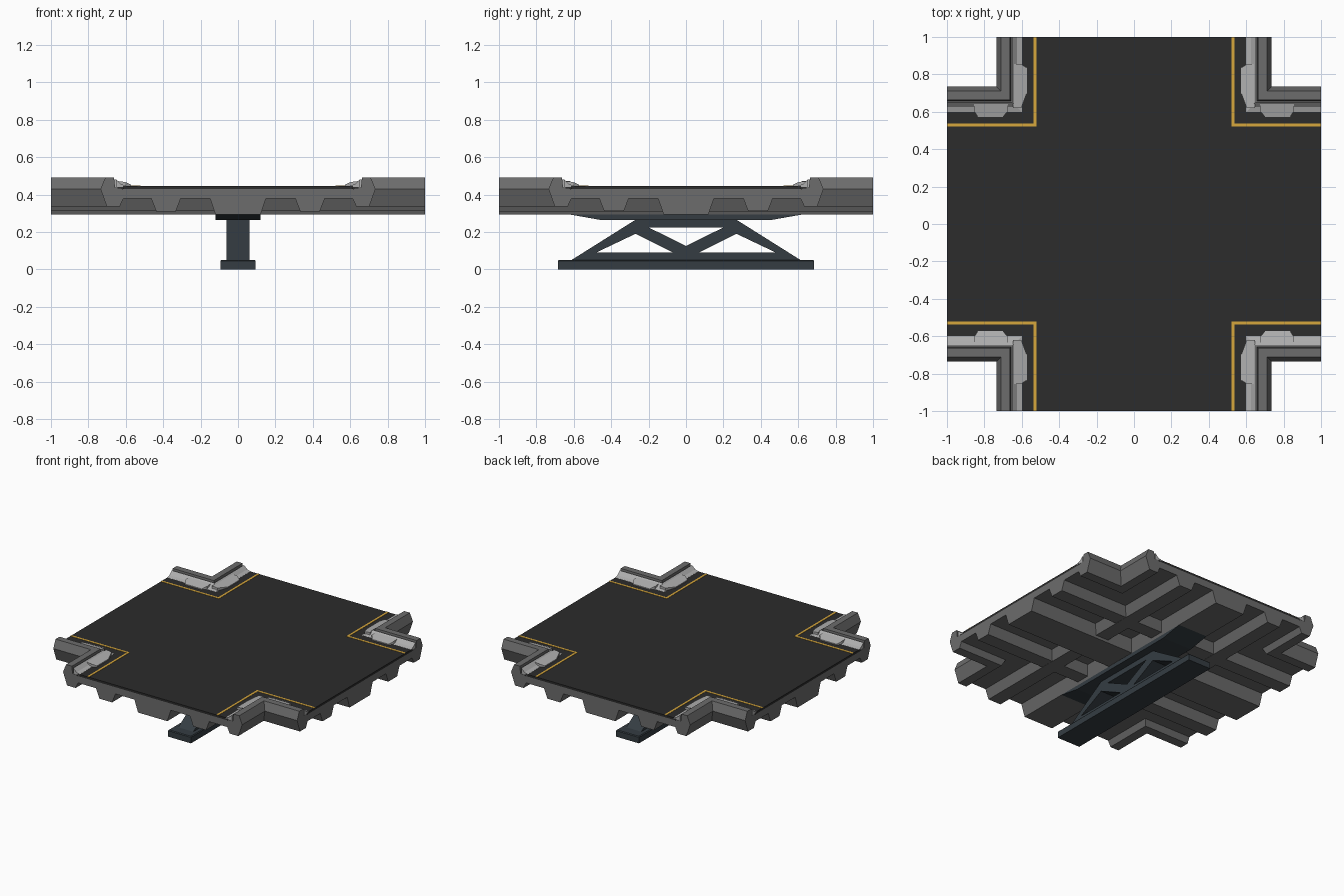
import bpy, bmesh, math
from mathutils import Vector

if "Cube" in bpy.data.objects:
    bpy.data.objects.remove(bpy.data.objects["Cube"])


def material(name, rgb):
    m = bpy.data.materials.new(name)
    m.diffuse_color = (*rgb, 1)
    m.use_nodes = True
    m.node_tree.nodes["Principled BSDF"].inputs["Base Color"].default_value = m.diffuse_color
    return m


HULL = material("hull_grey", (0.15, 0.15, 0.15))
LIGHT = material("light_grey", (0.43, 0.43, 0.43))
ROAD = material("asphalt", (0.025, 0.025, 0.025))
YELLOW = material("line_yellow", (0.68, 0.39, 0.045))
STEEL = material("dark_steel", (0.035, 0.046, 0.055))
QUADRANTS = [(1, 1), (-1, 1), (-1, -1), (1, -1)]


def finish(bm, name, mat):
    bmesh.ops.recalc_face_normals(bm, faces=bm.faces[:])
    me = bpy.data.meshes.new(name)
    bm.to_mesh(me)
    bm.free()
    me.materials.append(mat)
    ob = bpy.data.objects.new(name, me)
    bpy.context.collection.objects.link(ob)
    return ob


def loft(bm, rings):
    """Skin a chain of closed sections and cap both ends."""
    vs = [[bm.verts.new(p) for p in r] for r in rings]
    n = len(vs[0])
    for a, b in zip(vs, vs[1:]):
        for i in range(n):
            j = (i + 1) % n
            bm.faces.new((a[i], a[j], b[j], b[i]))
    bm.faces.new(vs[0][::-1])
    bm.faces.new(vs[-1])


def corner_sweep(name, profile, mat):
    """Sweep an (offset, z) section around the four inner corners."""
    bm = bmesh.new()
    for sx, sy in QUADRANTS:
        loft(bm, [[(sx * p, sy * 1, z) for p, z in profile],
                  [(sx * p, sy * p, z) for p, z in profile],
                  [(sx * 1, sy * p, z) for p, z in profile]])
    return finish(bm, name, mat)


def cross_plate(name, w, z0, z1, mat):
    quarter = [(1, -w), (1, w), (w, w)]
    pts = []
    for k in range(4):
        c, s = round(math.cos(k * math.pi / 2)), round(math.sin(k * math.pi / 2))
        pts += [(c * x - s * y, s * x + c * y) for x, y in quarter]
    bm = bmesh.new()
    loft(bm, [[(x, y, z) for x, y in pts] for z in (z0, z1)])
    return finish(bm, name, mat)


# Deck slab and asphalt
cross_plate("deck_slab", 0.625, 0.38, 0.43, HULL)
cross_plate("road_surface", 0.615, 0.43, 0.446, ROAD)

# Faceted edge beams with a lighter ledge inside and a painted line
corner_sweep("edge_beam", [(0.62, 0.435), (0.657, 0.437), (0.663, 0.49), (0.71, 0.49),
                           (0.735, 0.43), (0.702, 0.337), (0.632, 0.337), (0.61, 0.385)], HULL)
corner_sweep("curb_ledge", [(0.598, 0.437), (0.598, 0.447), (0.625, 0.455),
                            (0.651, 0.48), (0.651, 0.437)], LIGHT)
corner_sweep("yellow_line", [(0.522, 0.444), (0.522, 0.448), (0.538, 0.448), (0.538, 0.444)], YELLOW)

# Raised pads on the ledges
bm = bmesh.new()
for sx, sy in QUADRANTS:
    for swap in (False, True):
        start, knee = (0.675, 0.70) if swap else (0.62, 0.70)
        end = 0.855
        outline = [(0.647, start), (0.603, start), (0.573, knee),
                   (0.573, end - 0.02), (0.603, end), (0.647, end)]
        tops = [0.472, 0.467, 0.453, 0.453, 0.467, 0.472]
        rings = []
        for low in (True, False):
            ring = []
            for (p, a), t in zip(outline, tops):
                x, y = (a, p) if swap else (p, a)
                ring.append((sx * x, sy * y, 0.442 if low else t))
            rings.append(ring)
        loft(bm, rings)
finish(bm, "ledge_pads", LIGHT)

# Waffle of tapered ribs under the deck, running both ways
for axis in ("lengthwise", "crosswise"):
    bm = bmesh.new()
    for centre, top, bottom, z in ((0, 0.15, 0.12, 0.292), (0.385, 0.08, 0.052, 0.31),
                                   (-0.385, 0.08, 0.052, 0.31)):
        if axis == "crosswise":
            z += 0.001
        sec = [(centre - top, 0.382), (centre - bottom, z), (centre + bottom, z), (centre + top, 0.382)]
        loft(bm, [[(p, e, h) if axis == "lengthwise" else (e, p, h) for p, h in sec]
                  for e in (-1, 1)])
    finish(bm, axis + "_ribs", HULL)

# Tapered bearing plate between deck and support
bm = bmesh.new()
sec = [(-0.62, 0.293), (-0.45, 0.263), (0.45, 0.263), (0.62, 0.293)]
loft(bm, [[(x, y, z) for y, z in sec] for x in (-0.12, 0.12)])
finish(bm, "bearing_plate", STEEL)

# Truss: outline with three triangular openings, extruded across x
cu = bpy.data.curves.new("truss_outline", "CURVE")
cu.dimensions = "2D"
cu.fill_mode = "BOTH"
cu.extrude = 0.062
side = [(-0.48, 0.09), (-0.27, 0.19), (-0.068, 0.09)]
for loop in ([(-0.62, 0.045), (0.62, 0.045), (0.27, 0.265), (-0.27, 0.265)],
             [(-0.20, 0.224), (0.20, 0.224), (0, 0.125)],
             side, [(-y, z) for y, z in side]):
    sp = cu.splines.new("POLY")
    sp.points.add(len(loop) - 1)
    for pt, (y, z) in zip(sp.points, loop):
        pt.co = (y, z, 0, 1)
    sp.use_cyclic_u = True
tmp = bpy.data.objects.new("truss_outline", cu)
bpy.context.collection.objects.link(tmp)
bpy.context.view_layer.update()
me = bpy.data.meshes.new_from_object(tmp.evaluated_get(bpy.context.evaluated_depsgraph_get()))
bpy.data.objects.remove(tmp)
for v in me.vertices:
    v.co = Vector((v.co.z, v.co.x, v.co.y))
bm = bmesh.new()
bm.from_mesh(me)
bmesh.ops.remove_doubles(bm, verts=bm.verts[:], dist=0.0005)
for f in bm.faces:
    f.smooth = False
finish(bm, "support_truss", STEEL)

# Foot beam
bm = bmesh.new()
loft(bm, [[(-h, -l, z), (h, -l, z), (h, l, z), (-h, l, z)]
          for h, l, z in ((0.094, 0.685, 0), (0.094, 0.685, 0.044), (0.089, 0.68, 0.05))])
finish(bm, "foot_beam", STEEL)
